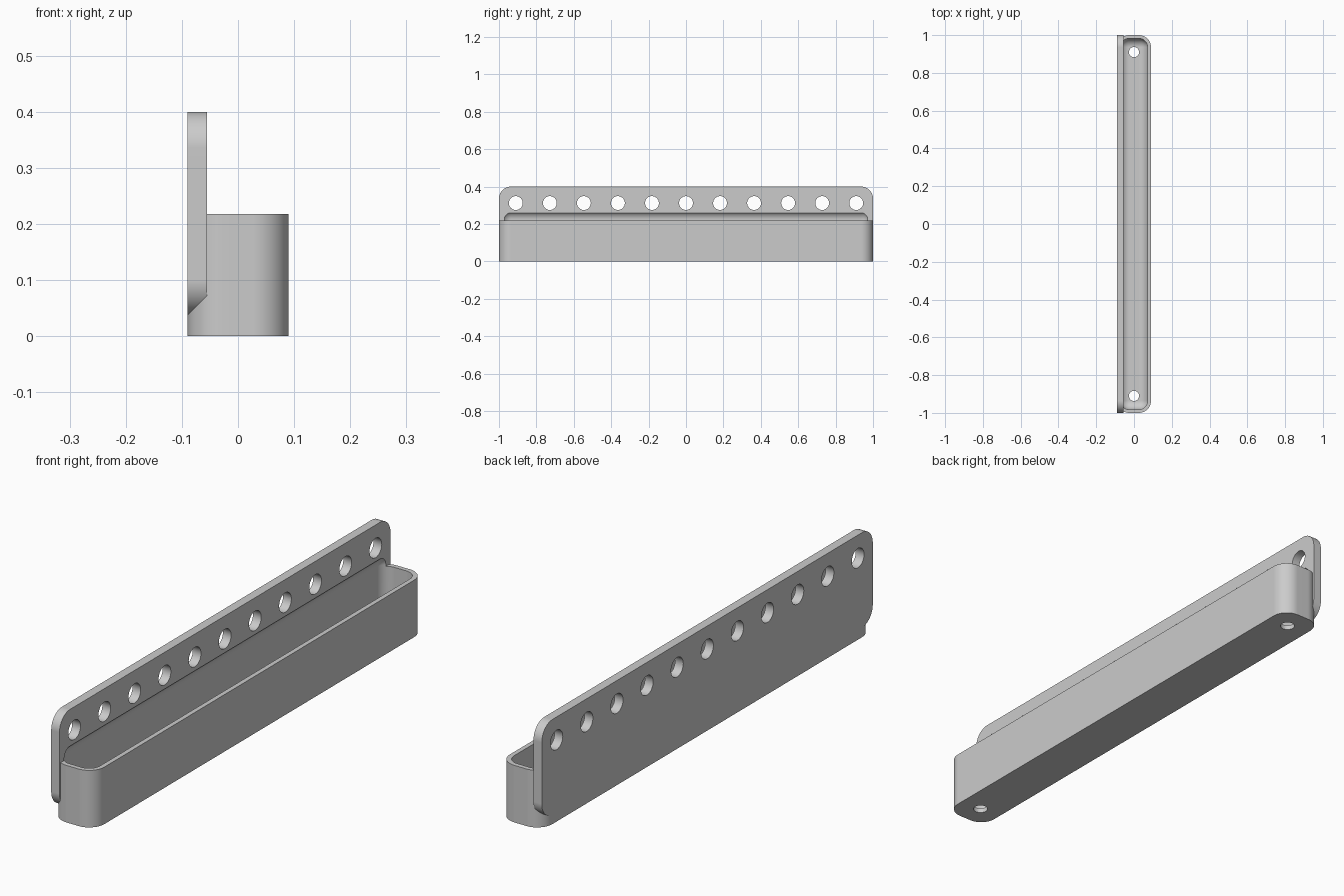
import bpy
import bmesh
from math import radians
from mathutils import Matrix, Vector

default = bpy.data.objects.get("Cube")
if default:
    bpy.data.objects.remove(default, do_unlink=True)

# Main dimensions
HALF_X, HALF_Y = 0.09, 1.0
CORNER = 0.064
WALL = 0.018
FILLET = CORNER - WALL
TRAY_TOP = 0.218
PLATE_FRONT = -0.055
PLATE_BOTTOM, PLATE_TOP = 0.037, 0.40
HOLE_Y = 0.91
HOLE_COUNT = 11

grey = bpy.data.materials.new("light_grey")
grey.use_nodes = True
grey.diffuse_color = (0.6, 0.6, 0.6, 1)
grey.node_tree.nodes["Principled BSDF"].inputs["Base Color"].default_value = (0.6, 0.6, 0.6, 1)


def add_object(name, bm):
    mesh = bpy.data.meshes.new(name)
    bm.to_mesh(mesh)
    bm.free()
    mesh.materials.append(grey)
    obj = bpy.data.objects.new(name, mesh)
    bpy.context.collection.objects.link(obj)
    return obj


def rounded_box(name, low, high, radius, axis=None):
    """Box with the edges along one axis rounded, or all edges if axis is None."""
    low, high = Vector(low), Vector(high)
    bm = bmesh.new()
    bmesh.ops.create_cube(bm, size=1)
    bmesh.ops.scale(bm, vec=high - low, verts=bm.verts)
    bmesh.ops.translate(bm, vec=(low + high) / 2, verts=bm.verts)

    def chosen(edge):
        span = edge.verts[0].co - edge.verts[1].co
        return axis is None or abs(span[axis]) > 0.001

    bmesh.ops.bevel(bm, geom=[e for e in bm.edges if chosen(e)], offset=radius,
                    segments=12, profile=0.5, affect='EDGES')
    return add_object(name, bm)


def drills(name, centres, radius, depth, turn):
    """Row of cylinders used as one cutter."""
    bm = bmesh.new()
    for centre in centres:
        bmesh.ops.create_cone(bm, cap_ends=True, segments=40, radius1=radius,
                              radius2=radius, depth=depth,
                              matrix=Matrix.Translation(centre) @ turn)
    return add_object(name, bm)


# Tray body and the back plate that rises above it
rack = rounded_box("tray_with_back_plate", (-HALF_X, -HALF_Y, 0),
                   (HALF_X, HALF_Y, TRAY_TOP), CORNER, axis=2)
plate = rounded_box("back_plate", (-HALF_X, -HALF_Y, PLATE_BOTTOM),
                    (PLATE_FRONT, HALF_Y, PLATE_TOP), CORNER, axis=0)

# Filleted cavity, which also scoops a shallow cove into the plate
cavity = rounded_box("cavity_cutter", (WALL - HALF_X, WALL - HALF_Y, WALL),
                     (HALF_X - WALL, HALF_Y - WALL, 0.27), FILLET)

# Row of plate holes and two drain holes in the floor
step = 2 * HOLE_Y / (HOLE_COUNT - 1)
plate_holes = drills("plate_hole_cutter",
                     [(-0.07, -HOLE_Y + i * step, 0.312) for i in range(HOLE_COUNT)],
                     0.037, 0.1, Matrix.Rotation(radians(90), 4, 'Y'))
drain_holes = drills("drain_hole_cutter", [(0, s * HOLE_Y, 0) for s in (-1, 1)],
                     0.027, 0.1, Matrix.Identity(4))

# Join and cut, then remove the helpers
helpers = [(plate, 'UNION'), (cavity, 'DIFFERENCE'),
           (plate_holes, 'DIFFERENCE'), (drain_holes, 'DIFFERENCE')]
bpy.ops.object.select_all(action='DESELECT')
rack.select_set(True)
bpy.context.view_layer.objects.active = rack
for helper, operation in helpers:
    helper.hide_render = True
    mod = rack.modifiers.new(helper.name, 'BOOLEAN')
    mod.operation = operation
    mod.solver = 'EXACT'
    mod.object = helper
    bpy.ops.object.modifier_apply(modifier=mod.name)
for helper, _ in helpers:
    bpy.data.objects.remove(helper, do_unlink=True)

# Smooth curves with crisp edges and flat planes
bpy.ops.object.shade_smooth_by_angle(angle=radians(25))
weighted = rack.modifiers.new("flat_planes", 'WEIGHTED_NORMAL')
weighted.keep_sharp = True
